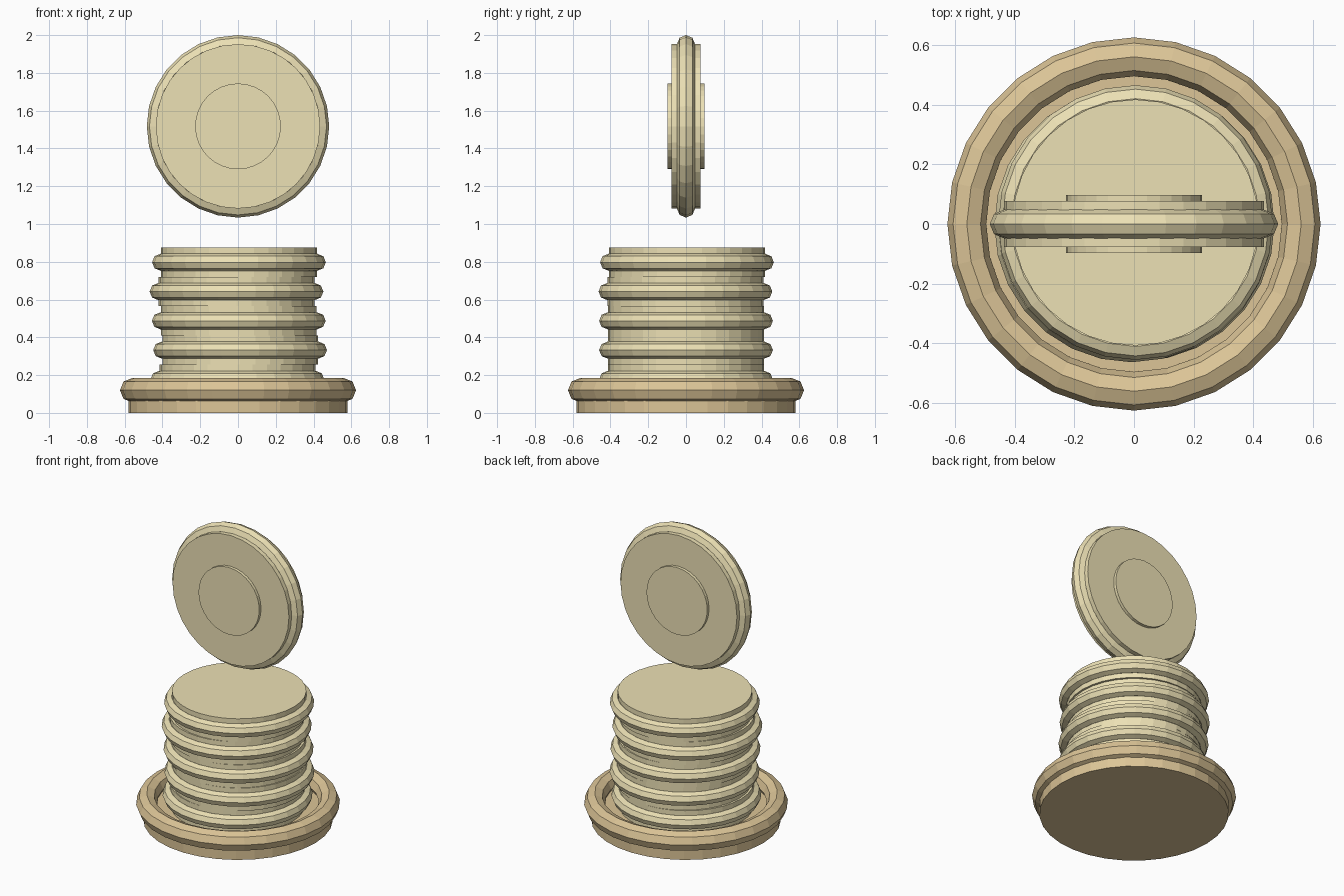
import bpy, math, bmesh
from mathutils import Matrix

if "Cube" in bpy.data.objects:
    bpy.data.objects.remove(bpy.data.objects["Cube"])


def material(name, color):
    m = bpy.data.materials.new(name)
    m.diffuse_color = color
    m.use_nodes = True
    m.node_tree.nodes["Principled BSDF"].inputs["Base Color"].default_value = m.diffuse_color
    return m


gold = material("pale_gold", (0.84, 0.75, 0.46, 1))
bronze = material("bronze", (0.72, 0.56, 0.31, 1))


def disc(name, radius, depth, loc, mat, upright=False, sides=32):
    rot = (math.pi / 2, 0, 0) if upright else (0, 0, 0)
    bpy.ops.mesh.primitive_cylinder_add(vertices=sides, radius=radius, depth=depth,
                                        location=loc, rotation=rot)
    ob = bpy.context.object
    ob.name = name
    ob.data.materials.append(mat)
    return ob


def ring(name, major, minor, loc, mat, upright=False, sides=28):
    rot = (math.pi / 2, 0, 0) if upright else (0, 0, 0)
    bpy.ops.mesh.primitive_torus_add(major_segments=sides, minor_segments=8,
                                     major_radius=major, minor_radius=minor,
                                     location=loc, rotation=rot)
    ob = bpy.context.object
    ob.name = name
    ob.data.materials.append(mat)
    return ob


# Dish base with a raised rim
disc("base_plate", 0.58, 0.10, (0, 0, 0.05), bronze)
ring("base_rim", 0.56, 0.065, (0, 0, 0.12), bronze)

# Stack of slightly shifted coins, bottom to top
offsets = [(-0.003, 0.0), (0.011, 0.0), (0.004, 0.0), (-0.008, -0.003), (0.005, 0.005)]
for i, (x, y) in enumerate(offsets):
    z = 0.1775 + 0.155 * i
    disc(f"stack_coin_{i + 1}", 0.412, 0.155, (x, y, z), gold)
    ring(f"stack_coin_rim_{i + 1}", 0.415, 0.045, (x, y, z), gold)

# Upright coin with a raised centre on both faces
centre = (0, 0, 1.517)
disc("upright_coin", 0.435, 0.155, centre, gold, True)
ring("upright_coin_rim", 0.435, 0.048, centre, gold, True)
disc("upright_coin_centre", 0.227, 0.195, centre, gold, True)
